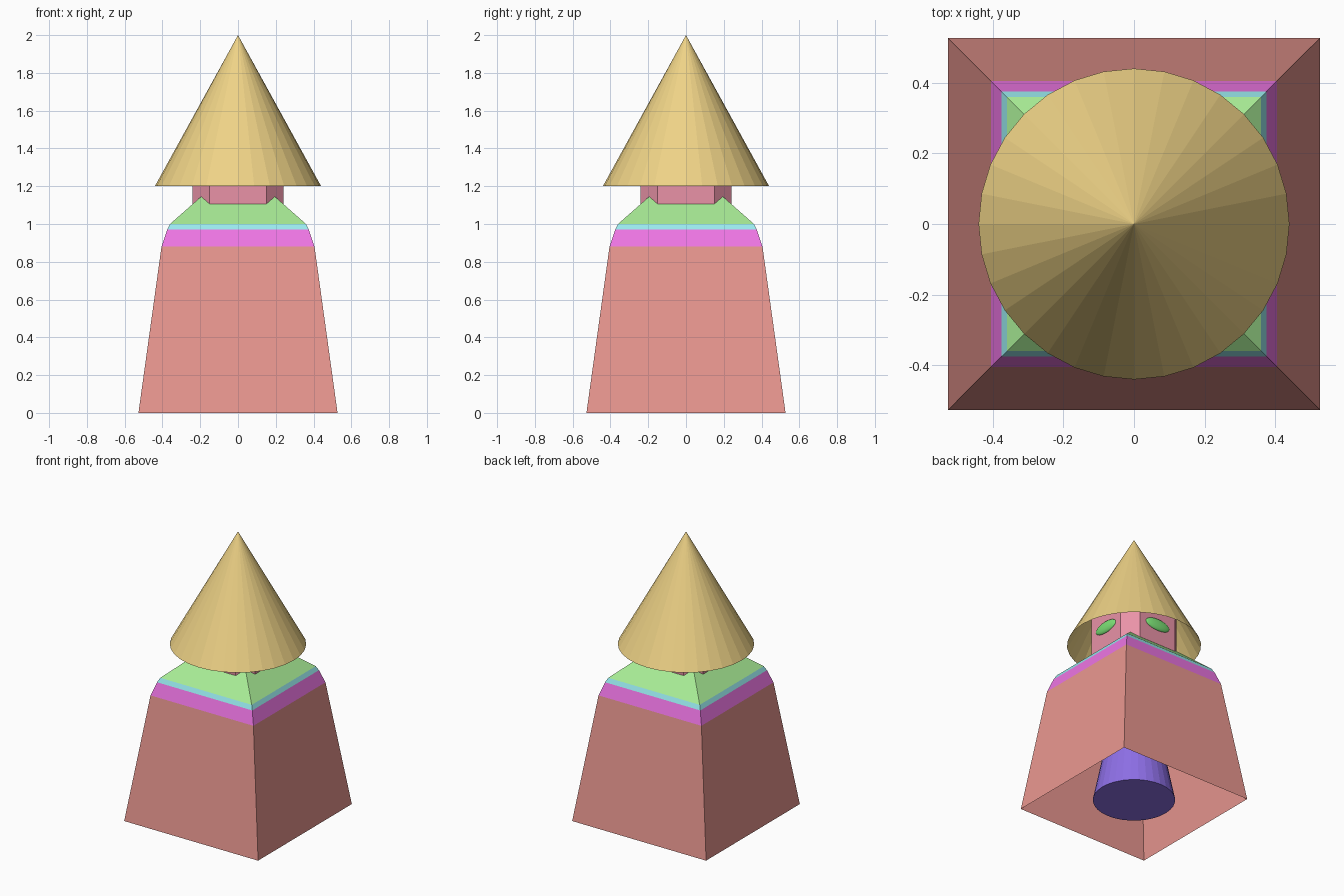
import bpy, bmesh
from math import cos, sin, pi

if "Cube" in bpy.data.objects:
    bpy.data.objects.remove(bpy.data.objects["Cube"])


def paint(obj, color):
    mat = bpy.data.materials.new(obj.name + "_color")
    mat.diffuse_color = (*color, 1)
    mat.use_nodes = True
    mat.node_tree.nodes["Principled BSDF"].inputs["Base Color"].default_value = mat.diffuse_color
    obj.data.materials.append(mat)


def loft(name, rings, color, bottom=False, top=False):
    """Skin equal-length rings from bottom to top; a one-point ring is an apex."""
    bm = bmesh.new()
    loops = [[bm.verts.new(p) for p in ring] for ring in rings]
    for a, b in zip(loops, loops[1:]):
        n = len(a)
        for i in range(n):
            j = (i + 1) % n
            if len(b) == 1:
                bm.faces.new((a[i], a[j], b[0]))
            else:
                bm.faces.new((a[i], a[j], b[j], b[i]))
    if bottom:
        bm.faces.new(loops[0][::-1])
    if top:
        bm.faces.new(loops[-1])
    mesh = bpy.data.meshes.new(name)
    bm.to_mesh(mesh)
    bm.free()
    obj = bpy.data.objects.new(name, mesh)
    bpy.context.collection.objects.link(obj)
    paint(obj, color)
    return obj


def square(h, z):
    return [(-h, -h, z), (h, -h, z), (h, h, z), (-h, h, z)]


def circle(r, z, n=32):
    return [(r * cos(2 * pi * i / n), r * sin(2 * pi * i / n), z) for i in range(n)]


def chamfered(h, c, z):
    return [(-c, -h, z), (c, -h, z), (h, -c, z), (h, c, z),
            (c, h, z), (-c, h, z), (-h, c, z), (-h, -c, z)]


# Hollow tapered body, open underneath, with two trim bands
loft("body", [square(0.527, 0), square(0.405, 0.88)], (0.82, 0.31, 0.28))
loft("shoulder_band", [square(0.405, 0.88), square(0.375, 0.97)], (0.86, 0.18, 0.78))
loft("trim_band", [square(0.375, 0.97), square(0.36, 1.0)], (0.32, 0.82, 0.86))

# Pyramid roof running into the neck
loft("lower_roof", [square(0.36, 1.0), [(0, 0, 1.317)]], (0.39, 0.83, 0.3))

# Neck with chamfered corners, reaching up inside the cone
loft("neck", [chamfered(0.24, 0.15, 1.07), chamfered(0.24, 0.15, 1.45)],
     (0.82, 0.29, 0.39), top=True)

# Open cone roof
loft("cone_roof", [circle(0.44, 1.2), [(0, 0, 2.0)]], (0.86, 0.65, 0.24))

# Tapered core inside the body
loft("inner_core", [circle(0.27, 0.03), circle(0.1, 0.88)], (0.27, 0.16, 0.8),
     bottom=True, top=True)

# Oval studs on the four neck faces
for i, side in enumerate(("right", "back", "left", "front")):
    a = i * pi / 2
    bpy.ops.mesh.primitive_uv_sphere_add(
        segments=24, ring_count=12, radius=1,
        location=(0.24 * cos(a), 0.24 * sin(a), 1.25), rotation=(0, 0, a))
    stud = bpy.context.object
    stud.name = side + "_stud"
    stud.scale = (0.02, 0.1, 0.042)
    bpy.ops.object.shade_smooth_by_angle()
    paint(stud, (0.2, 0.75, 0.18))
